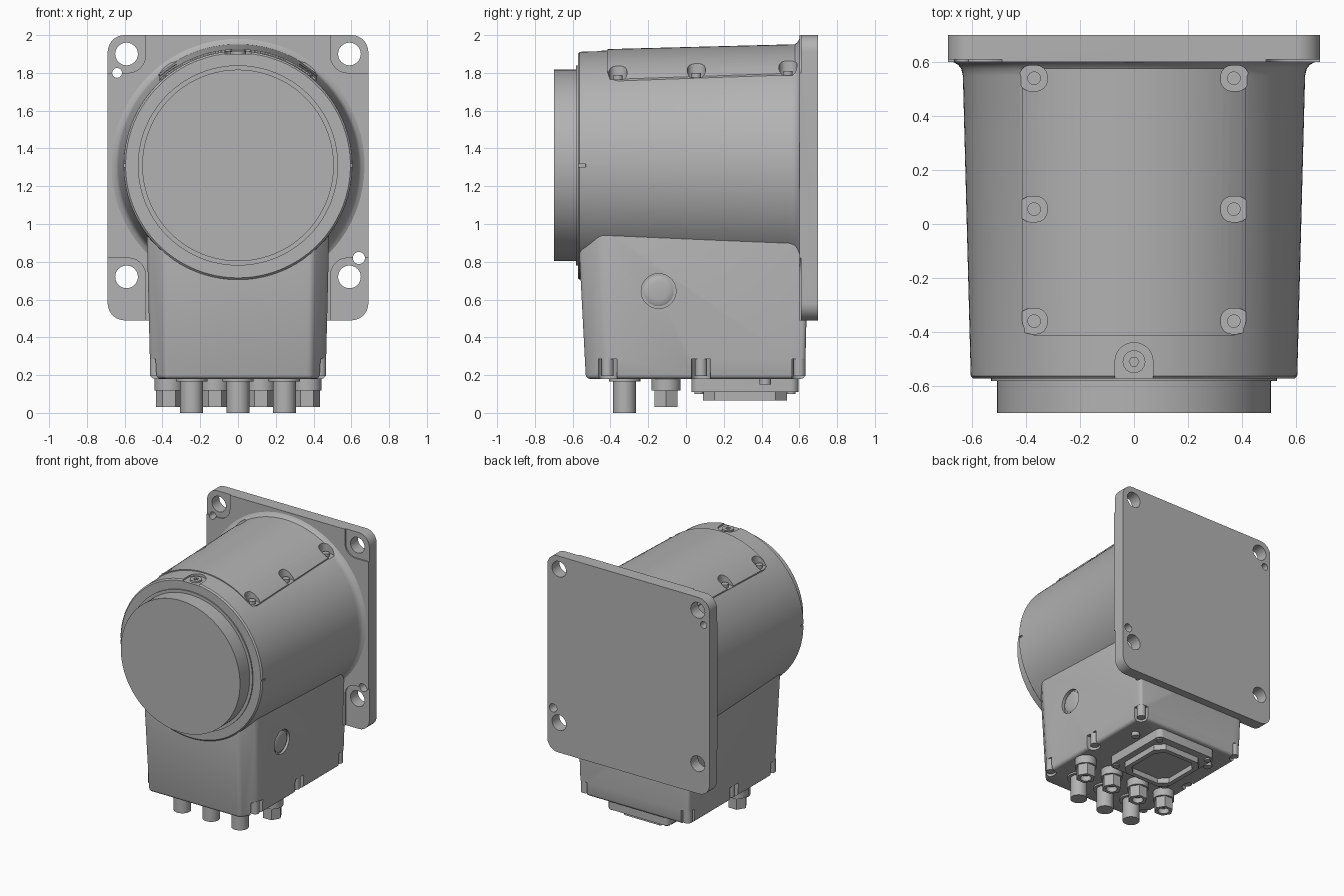
import bpy, bmesh
from math import sin, cos, pi, radians

if "Cube" in bpy.data.objects:
    bpy.data.objects.remove(bpy.data.objects["Cube"])

grey = bpy.data.materials.new("cast grey")
grey.use_nodes = True
grey.diffuse_color = (0.45, 0.45, 0.45, 1)
grey.node_tree.nodes["Principled BSDF"].inputs["Base Color"].default_value = (0.45, 0.45, 0.45, 1)
AXIS_Z = 1.31  # height of the barrel axis


def finish(name, bm):
    bmesh.ops.recalc_face_normals(bm, faces=bm.faces)
    mesh = bpy.data.meshes.new(name)
    bm.to_mesh(mesh)
    bm.free()
    mesh.materials.append(grey)
    ob = bpy.data.objects.new(name, mesh)
    bpy.context.collection.objects.link(ob)
    return ob


def loft(name, rings, bevel=0):
    """Solid through a list of closed rings of 3D points."""
    bm = bmesh.new()
    loops = [[bm.verts.new(p) for p in ring] for ring in rings]
    n = len(loops[0])
    for a, b in zip(loops, loops[1:]):
        for i in range(n):
            bm.faces.new((a[i], a[(i + 1) % n], b[(i + 1) % n], b[i]))
    bm.faces.new(loops[0])
    bm.faces.new(loops[-1])
    if bevel:
        bmesh.ops.bevel(bm, geom=bm.edges[:], offset=bevel, segments=3, profile=0.5, affect='EDGES')
    return finish(name, bm)


def slab(name, pts, axis, lo, hi):
    place = {'x': lambda u, v, w: (w, u, v), 'y': lambda u, v, w: (u, w, v),
             'z': lambda u, v, w: (u, v, w)}[axis]
    return loft(name, [[place(u, v, w) for u, v in pts] for w in (lo, hi)])


def circle(u, v, r, n=32):
    return [(u + r * cos(2 * pi * i / n), v + r * sin(2 * pi * i / n)) for i in range(n)]


def rounded(u0, u1, v0, v1, r, n=6):
    pts = []
    corners = [(u1 - r, v1 - r), (u0 + r, v1 - r), (u0 + r, v0 + r), (u1 - r, v0 + r)]
    for k, (u, v) in enumerate(corners):
        for i in range(n + 1):
            a = (k + i / n) * pi / 2
            pts.append((u + r * cos(a), v + r * sin(a)))
    return pts


def lathe(name, profile, n=128):
    """Solid turned about the barrel axis from (y, radius) pairs."""
    return loft(name, [[(x, y, z) for x, z in circle(0, AXIS_Z, r, n)] for y, r in profile])


def boolean(ob, tool, op='DIFFERENCE'):
    mod = ob.modifiers.new("cut", 'BOOLEAN')
    mod.operation, mod.object, mod.solver = op, tool, 'EXACT'
    bpy.context.view_layer.objects.active = ob
    bpy.ops.object.modifier_apply(modifier=mod.name)
    bpy.data.objects.remove(tool)


def span(side, a, b):
    return sorted((side * a, side * b))


# Rear flange with spot-faced corners, bolt holes and dowel holes
flange = slab("rear_flange", rounded(-0.69, 0.69, 0.49, 2, 0.09, 10), 'y', 0.6, 0.7)
for s in (-1, 1):
    for z0, z1, hole in ((1.80, 2.2, 1.9), (0.3, 0.82, 0.72)):
        boolean(flange, slab("tool", rounded(*span(s, 0.49, 0.9), z0, z1, 0.09), 'y', 0.5, 0.61))
        boolean(flange, slab("tool", circle(s * 0.59, hole, 0.06), 'y', 0.5, 0.8))
for x, z, r in ((-0.64, 1.8, 0.026), (0.64, 0.82, 0.032)):
    boolean(flange, slab("tool", circle(x, z, r), 'y', 0.5, 0.8))

# Tapered barrel flaring into the flange
barrel = lathe("barrel", [(-0.573, 0.595), (-0.563, 0.605), (0.55, 0.634), (0.575, 0.64),
                          (0.59, 0.652), (0.601, 0.672), (0.65, 0.672)])

# Raised top cover
cover = lathe("cover", [(-0.563, 0.612), (0.595, 0.642)])
boolean(cover, slab("tool", rounded(-0.415, 0.415, -0.415, 0.59, 0.06), 'z', 1.6, 2.1), 'INTERSECT')
boolean(barrel, cover, 'UNION')

# Cover screws in their pockets
for s in (-1, 1):
    for i, y in enumerate((-0.36, 0.055, 0.54)):
        floor = 1.765 + 0.01 * i
        pocket = rounded(*span(s, 0.322, 0.425), y - 0.047, y + 0.047, 0.04)
        boolean(barrel, slab("tool", pocket, 'z', floor, 2.1))
        slab("cover_screw", circle(s * 0.37, y, 0.025, 24), 'z', floor - 0.01, floor + 0.025)
    # Side index notches
    boolean(barrel, slab("tool", rounded(*span(s, 0.595, 0.7), -0.7, -0.53, 0.005, 2), 'z', 1.303, 1.317))

# Vent plug on an arched flat
boolean(barrel, slab("tool", rounded(-0.07, 0.07, -0.8, -0.44, 0.069, 10), 'z', 1.9, 2.1))
vent = slab("vent_plug", circle(0, -0.51, 0.042), 'z', 1.89, 1.912)
boolean(vent, slab("tool", circle(0, -0.51, 0.018, 6), 'z', 1.9, 2))

# Front cap and its collar
lathe("front_collar", [(-0.582, 0.53), (-0.5, 0.53)])
lathe("front_cap", [(-0.7, 0.507), (-0.5, 0.507)])


# Lower housing with chamfered front corners, narrowing downwards
def housing_ring(z, hx, front_x, front_y, back_y):
    half = [(front_x, front_y), (hx, front_y + 0.115), (hx, back_y)]
    return [(x, y, z) for x, y in half] + [(-x, y, z) for x, y in reversed(half)]


housing = loft("lower_housing", [housing_ring(0.18, 0.464, 0.385, -0.53, 0.63),
                                 housing_ring(1.0, 0.484, 0.402, -0.573, 0.65)], 0.022)

# Screw pockets along the bottom edges
for s in (-1, 1):
    for y0, y1 in ((-0.465, -0.365), (0.03, 0.13), (0.56, 0.8)):
        boolean(housing, slab("tool", rounded(*span(s, 0.4, 0.6), y0, y1, 0.045), 'z', 0.1, 0.285))
        y = min((y0 + y1) / 2, 0.6)
        slab("housing_screw", circle(s * 0.435, y, 0.032, 24), 'z', 0.195, 0.29)

# Round side plug, set in a shallow seat
boolean(housing, slab("tool", circle(-0.145, 0.645, 0.092, 48), 'x', 0.455, 0.6))
loft("side_plug", [[(x, y, z) for y, z in circle(-0.145, 0.645, r, 48)]
                   for x, r in ((0.44, 0.08), (0.462, 0.08), (0.468, 0.07), (0.472, 0.045))])

# Plain cable stubs with thin washers
for x in (-0.245, 0, 0.245):
    slab("cable_stub", circle(x, -0.325, 0.061), 'z', 0, 0.2)
    slab("stub_washer", circle(x, -0.325, 0.083), 'z', 0.167, 0.2)

# Hexagonal cable glands with hollow ends
for x in (-0.365, -0.122, 0.122, 0.365):
    gland = slab("gland_nut", circle(x, -0.105, 0.07, 6), 'z', 0.03, 0.13)
    boolean(gland, slab("tool", circle(x, -0.105, 0.04), 'z', 0, 0.07))
    slab("gland_collar", circle(x, -0.105, 0.077), 'z', 0.118, 0.2)


# Underside connector: notched plate, rim with a recess, corner screws
def notched(hx, y0, y1, c):
    return [(hx, y0 + c), (hx, y1 - c), (hx - c, y1), (c - hx, y1),
            (-hx, y1 - c), (-hx, y0 + c), (c - hx, y0), (hx - c, y0)]


slab("connector_plate", rounded(-0.26, 0.26, 0.03, 0.595, 0.04), 'z', 0.11, 0.2)
rim = slab("connector_rim", notched(0.21, 0.09, 0.535, 0.06), 'z', 0.065, 0.12)
boolean(rim, slab("tool", notched(0.175, 0.125, 0.5, 0.06), 'z', 0, 0.105))
for x in (-0.225, 0.225):
    for y in (0.07, 0.555):
        slab("connector_screw", circle(x, y, 0.025, 20), 'z', 0.1, 0.12)
    slab("base_screw", circle(x * 1.5, 0.42, 0.03, 20), 'z', 0.15, 0.19)

# Smooth the round surfaces, keep edges sharp
bpy.ops.object.select_all(action='DESELECT')
for ob in bpy.context.scene.objects:
    if ob.type == 'MESH':
        ob.select_set(True)
        bpy.context.view_layer.objects.active = ob
bpy.ops.object.shade_smooth_by_angle(angle=radians(30))
